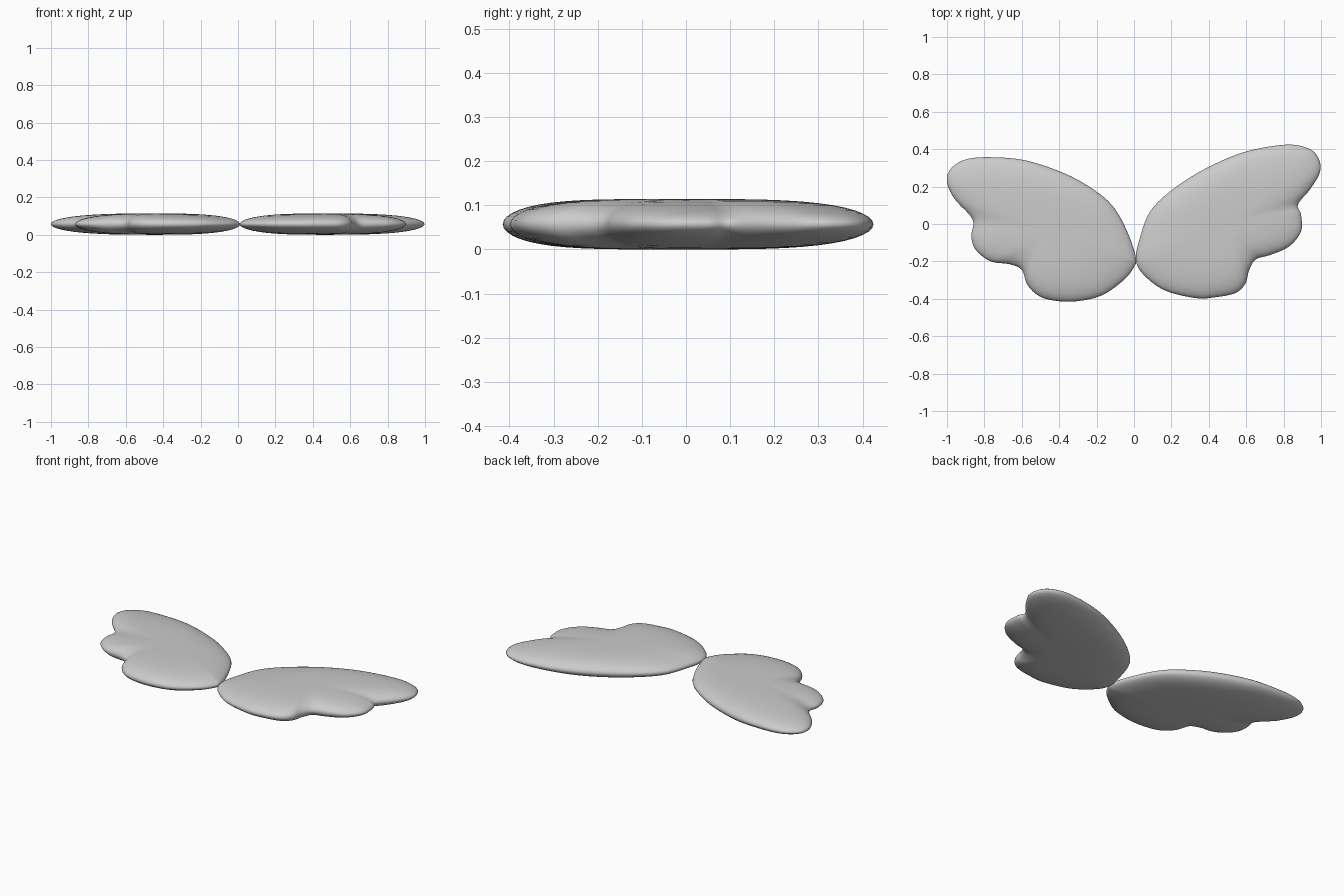
import bpy, bmesh, math
from mathutils import Vector

if "Cube" in bpy.data.objects:
    bpy.data.objects.remove(bpy.data.objects["Cube"])

HALF = 0.057   # half thickness of a wing
RINGS = 14

right = [(0.01,-0.19),(0.03,-0.08),(0.085,0.065),(0.2,0.18),(0.38,0.295),(0.59,0.385),
         (0.81,0.424),(0.93,0.405),(0.985,0.355),(0.995,0.28),(0.945,0.19),(0.877,0.105),
         (0.893,0.05),(0.893,-0.04),(0.83,-0.12),(0.73,-0.165),(0.65,-0.19),(0.615,-0.25),
         (0.595,-0.32),(0.54,-0.37),(0.43,-0.392),(0.33,-0.396),(0.165,-0.355),(0.05,-0.27)]
left = [(0.01,-0.18),(-0.03,-0.055),(-0.105,0.085),(-0.21,0.18),(-0.37,0.27),(-0.58,0.34),
        (-0.77,0.357),(-0.9,0.345),(-0.98,0.295),(-1.0,0.225),(-0.96,0.135),(-0.863,0.025),
        (-0.87,-0.065),(-0.845,-0.14),(-0.765,-0.2),(-0.665,-0.215),(-0.6,-0.245),
        (-0.567,-0.33),(-0.487,-0.395),(-0.34,-0.415),(-0.18,-0.385),(-0.055,-0.3),(0.0,-0.23)]


def smooth_loop(pts, n=5):
    """Closed Catmull-Rom curve through the points."""
    out, m = [], len(pts)
    p = [Vector(q) for q in pts]
    for i in range(m):
        a, b, c, d = p[i - 1], p[i], p[(i + 1) % m], p[(i + 2) % m]
        for k in range(n):
            t = k / n
            out.append(0.5 * (2*b + (c - a)*t + (2*a - 5*b + 4*c - d)*t*t
                              + (3*b - a - 3*c + d)*t**3))
    return out


def wing(name, outline, centre):
    """Pillow-shaped body: outline rings shrinking to a centre on both sides."""
    loop = smooth_loop(outline)
    c = Vector(centre)
    n = len(loop)
    bm = bmesh.new()

    def ring(s, side):
        vs = []
        for q in loop:
            d = q - c
            # broader plateau across the wing, gentler slope along it
            power = 2.7 + 1.3 * (d.y / d.length) ** 2
            h = HALF * math.sqrt(max(0, 1 - s ** power))
            vs.append(bm.verts.new((*(c + d * s), HALF + side * h)))
        return vs

    rim = ring(1, 1)
    for side in (1, -1):
        prev = rim
        for k in range(1, RINGS):
            cur = ring(math.cos(k / RINGS * math.pi / 2), side)
            for i in range(n):
                j = (i + 1) % n
                bm.faces.new((prev[i], prev[j], cur[j], cur[i]))
            prev = cur
        tip = bm.verts.new((*c, HALF + side * HALF))
        for i in range(n):
            bm.faces.new((prev[i], prev[(i + 1) % n], tip))
    bmesh.ops.recalc_face_normals(bm, faces=bm.faces)
    for f in bm.faces:
        f.smooth = True
    me = bpy.data.meshes.new(name)
    bm.to_mesh(me)
    bm.free()
    bpy.context.collection.objects.link(bpy.data.objects.new(name, me))


# The two wings touch at the root
wing("right_wing", right, (0.46, 0.0))
wing("left_wing", left, (-0.44, -0.03))
